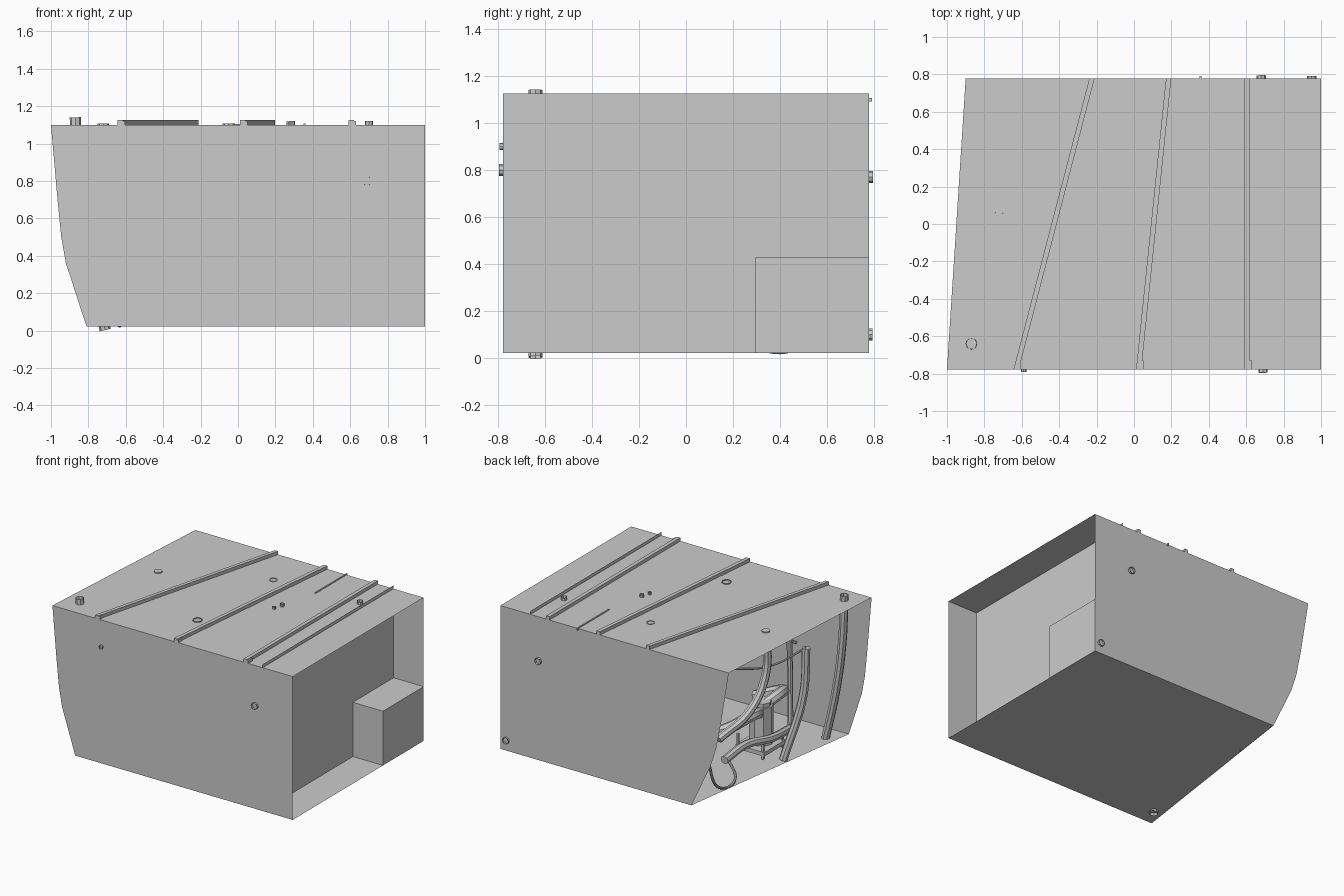
import bpy, bmesh
from mathutils import Vector

cube = bpy.data.objects.get("Cube")
if cube:
    bpy.data.objects.remove(cube, do_unlink=True)

grey = bpy.data.materials.new("plain_grey")
grey.use_nodes = True
grey.diffuse_color = (0.6, 0.6, 0.6, 1)
grey.node_tree.nodes["Principled BSDF"].inputs["Base Color"].default_value = (0.6, 0.6, 0.6, 1)

BOT, TOP, HALF, WALL = 0.022, 1.1, 0.778, 0.75


def add_mesh(name, bm):
    mesh = bpy.data.meshes.new(name)
    bm.to_mesh(mesh)
    bm.free()
    mesh.materials.append(grey)
    obj = bpy.data.objects.new(name, mesh)
    bpy.context.collection.objects.link(obj)
    return obj


def sheet(name, points):
    bm = bmesh.new()
    bm.faces.new([bm.verts.new(p) for p in points])
    return add_mesh(name, bm)


def box(name, lo, hi):
    bm = bmesh.new()
    bmesh.ops.create_cube(bm, size=1)
    lo, hi = Vector(lo), Vector(hi)
    for v in bm.verts:
        v.co = (lo + hi) / 2 + v.co * (hi - lo)
    return add_mesh(name, bm)


def pipe(name, points, radius, caps=False):
    curve = bpy.data.curves.new(name, "CURVE")
    curve.dimensions = "3D"
    curve.bevel_depth = radius
    curve.bevel_resolution = 2
    curve.resolution_u = 8
    curve.use_fill_caps = caps
    spline = curve.splines.new("BEZIER")
    spline.bezier_points.add(len(points) - 1)
    for knot, p in zip(spline.bezier_points, points):
        knot.co = p
        knot.handle_left_type = knot.handle_right_type = "AUTO"
    curve.materials.append(grey)
    obj = bpy.data.objects.new(name, curve)
    bpy.context.collection.objects.link(obj)
    bpy.ops.object.select_all(action="DESELECT")
    obj.select_set(True)
    bpy.context.view_layer.objects.active = obj
    bpy.ops.object.convert(target="MESH")
    bpy.ops.object.shade_smooth_by_angle()
    return obj


# Hull sides, with a raked and curved open end
front_edge = [(-1, TOP), (-0.965, 0.7), (-0.945, 0.5), (-0.92, 0.36), (-0.81, BOT)]
back_edge = [(-0.9, TOP), (-0.835, 0.7), (-0.795, 0.5), (-0.75, 0.36), (-0.59, BOT)]
for name, y, edge in (("front_wall", -HALF, front_edge), ("back_wall", HALF, back_edge)):
    pts = [(x, y, z) for x, z in edge] + [(1, y, BOT), (1, y, TOP)]
    sheet(name, pts if y < 0 else pts[::-1])

# Deck and floor sheets
sheet("deck", [(-1, -HALF, TOP), (1, -HALF, TOP), (1, HALF, TOP), (-0.9, HALF, TOP)])
sheet("floor", [(-0.81, -HALF, BOT), (-0.59, HALF, BOT), (1, HALF, BOT), (1, -HALF, BOT)])

# Recessed bulkhead and the locker in its corner
sheet("bulkhead", [(WALL, -HALF, BOT), (WALL, HALF, BOT),
                   (WALL, HALF, 1.125), (WALL, -HALF, 1.125)])
box("corner_locker", (WALL, 0.295, BOT), (1, HALF, 0.43))

# Deck beams: each a slim bar running from the front edge to the back edge
for i, (x0, x1) in enumerate([(-0.63, -0.225), (0.025, 0.185), (0.605, 0.605)]):
    bm = bmesh.new()
    bmesh.ops.create_cube(bm, size=1)
    for v in bm.verts:
        t = v.co.y + 0.5
        v.co = (x0 + (x1 - x0) * t + v.co.x * 0.028, v.co.y * 2 * HALF,
                1.125 if v.co.z > 0 else 1.03)
    add_mesh(f"deck_beam_{i}", bm)
    box(f"beam_foot_{i}", (x0 + 0.005, -HALF, 0.9), (x0 + 0.025, -0.73, 1.12))

# Pipe ends showing through the deck
for i, (x, y, r, z) in enumerate([(-0.05, -0.41, 0.033, 1.108), (0, 0.42, 0.028, 1.104),
                                  (0.7, 0.45, 0.022, 1.122), (0.29, 0.11, 0.015, 1.122),
                                  (0.27, 0.045, 0.012, 1.118)]):
    pipe(f"deck_pipe_end_{i}", [(x, y, 0.9), (x, y, z)], r)
box("deck_rail", (0.35, 0.41, 1.09), (0.36, 0.79, 1.106))

# Pipe ends showing through the walls
pipe("cross_pipe", [(0.69, -0.795, 0.8), (0.68, 0.795, 0.77)], 0.025)
pipe("front_outlet", [(-0.59, -0.7, 0.9), (-0.59, -0.792, 0.9)], 0.015)
pipe("back_outlet", [(0.95, 0.7, 0.1), (0.95, 0.792, 0.1)], 0.025)
for i, z in enumerate((0.79, 0.6)):
    pipe(f"side_conduit_{i}", [(-0.38, -0.766, z), (0.72, -0.766, z)], 0.01, True)

# Large pipes at the open end
pipe("edge_pipe", [(-0.87, -0.64, 1.14), (-0.85, -0.64, 0.75),
                   (-0.8, -0.64, 0.4), (-0.71, -0.64, 0.003)], 0.03)
pipe("standing_pipe", [(-0.79, -0.3, 0.85), (-0.78, -0.28, 0.5), (-0.69, -0.17, 0.03)], 0.03, True)
pipe("bent_pipe", [(-0.72, 0.08, 1.108), (-0.72, 0.08, 0.78),
                   (-0.69, 0.22, 0.55), (-0.62, 0.5, 0.42)], 0.03, True)
pipe("low_pipe", [(-0.6, 0.4, 0.22), (-0.6, 0.15, 0.24), (-0.63, -0.1, 0.2), (-0.6, -0.4, 0.16)],
     0.03, True)
pipe("inner_pipe", [(-0.5, -0.5, 1.09), (-0.5, -0.52, 0.6), (-0.52, -0.5, 0.05)], 0.02, True)
pipe("thin_hose", [(-0.79, -0.3, 0.85), (-0.6, -0.15, 0.72), (-0.45, 0.1, 0.75)], 0.008, True)
pipe("floor_hose", [(-0.6, 0.6, 0.3), (-0.62, 0.5, 0.06), (-0.62, 0.3, 0.05), (-0.52, 0.25, 0.16)],
     0.01, True)

# Pump with a cap, hoses and feet
pipe("pump_body", [(-0.46, -0.24, 0.08), (-0.46, -0.24, 0.36)], 0.085, True)
pipe("pump_cap", [(-0.46, -0.24, 0.35), (-0.46, -0.24, 0.39)], 0.07, True)
box("pump_base", (-0.58, -0.36, 0.05), (-0.34, -0.1, 0.08))
for x in (-0.57, -0.36):
    for y in (-0.35, -0.12):
        box("pump_foot", (x, y, BOT), (x + 0.015, y + 0.015, 0.16))
for i, (dy, z) in enumerate([(0.36, 0.3), (-0.3, 0.34)]):
    pipe(f"pump_hose_{i}", [(-0.46, -0.24, z), (-0.5, -0.24 + dy / 2, z + 0.05),
                            (-0.42, -0.24 + dy, z), (-0.2, -0.24 + dy, z - 0.1)], 0.04, True)
